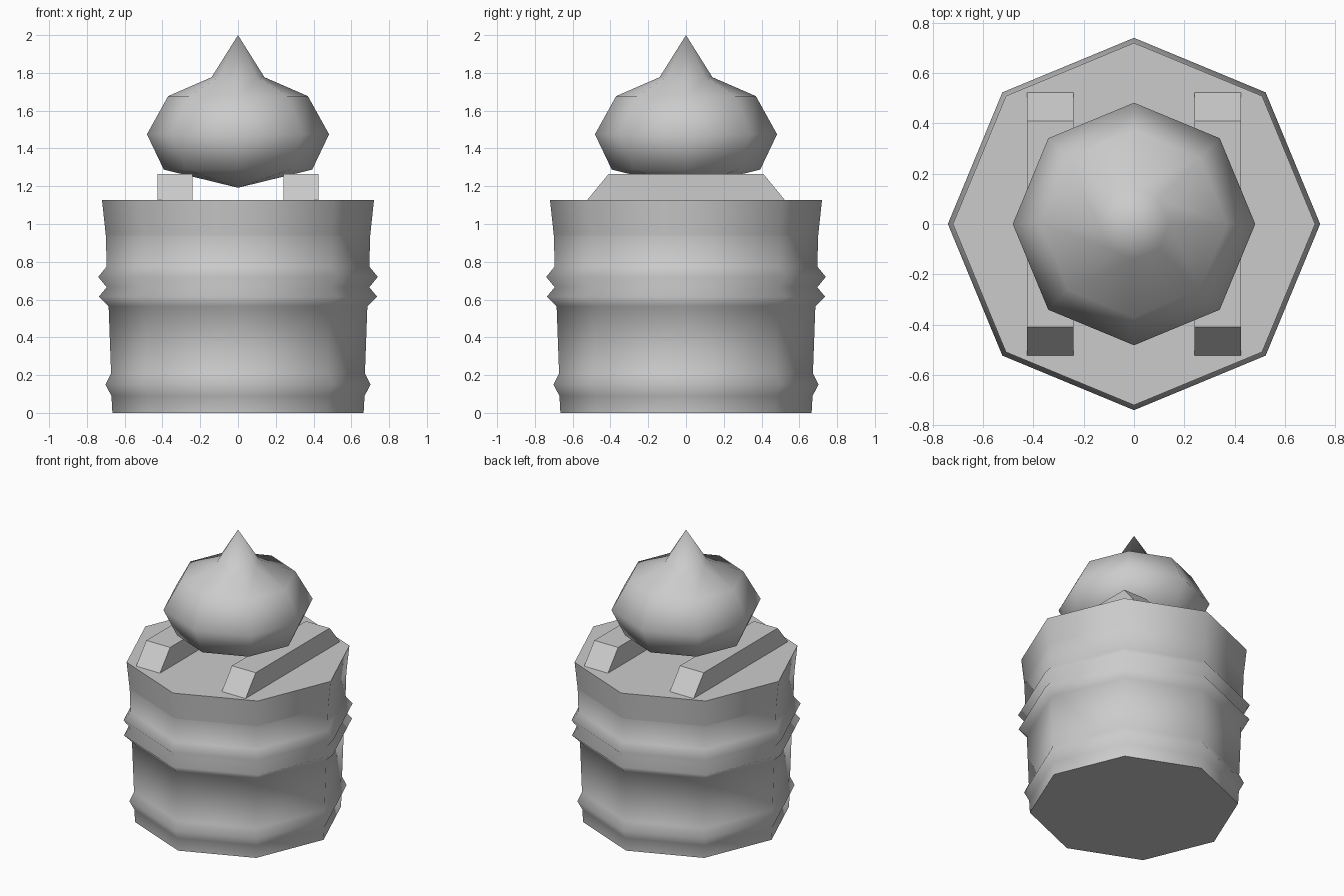
import bpy
import bmesh
from math import cos, sin, tau

SIDES = 8

cube = bpy.data.objects.get("Cube")
if cube:
    bpy.data.objects.remove(cube, do_unlink=True)

# Single plain grey
GREY = (0.6, 0.6, 0.6, 1.0)
grey = bpy.data.materials.new("plain grey")
grey.use_nodes = True
grey.diffuse_color = GREY
grey.node_tree.nodes["Principled BSDF"].inputs["Base Color"].default_value = GREY


def finish(name, bm):
    bmesh.ops.recalc_face_normals(bm, faces=bm.faces)
    mesh = bpy.data.meshes.new(name)
    bm.to_mesh(mesh)
    bm.free()
    mesh.materials.append(grey)
    obj = bpy.data.objects.new(name, mesh)
    bpy.context.collection.objects.link(obj)
    return obj


def lathe(name, profile, cap_bottom=False, cap_top=False):
    """Turn (radius, height) points into an eight-sided smooth solid."""
    bm = bmesh.new()
    rings = []
    for r, z in profile:
        count = SIDES if r > 0 else 1
        rings.append([bm.verts.new((r * cos(tau * i / SIDES), r * sin(tau * i / SIDES), z))
                      for i in range(count)])
    for low, high in zip(rings, rings[1:]):
        for i in range(SIDES):
            j = (i + 1) % SIDES
            corners = [low[i % len(low)], low[j % len(low)],
                       high[j % len(high)], high[i % len(high)]]
            bm.faces.new(list(dict.fromkeys(corners))).smooth = True
    # Flat caps with a crisp border
    for wanted, ring in ((cap_bottom, rings[0]), (cap_top, rings[-1])):
        if wanted:
            cap = bm.faces.new(ring)
            for edge in cap.edges:
                edge.smooth = False
    return finish(name, bm)


# Tapered barrel with three raised hoops
lathe("barrel_body", [
    (0.665, 0), (0.67, 0.09), (0.702, 0.15), (0.672, 0.21),
    (0.685, 0.565), (0.737, 0.615), (0.695, 0.665), (0.74, 0.72),
    (0.695, 0.775), (0.70, 0.94)], cap_bottom=True)

# Flared rim closed by the flat lid
lathe("barrel_rim", [(0.70, 0.94), (0.72, 1.127)], cap_top=True)

# Pointed bulb resting on the rails
lathe("pointed_bulb", [
    (0, 1.192), (0.393, 1.288), (0.482, 1.475), (0.37, 1.677),
    (0.14, 1.777), (0, 2.0)])

# Two rails with sloping ends
for name, side in (("left_rail", 1), ("right_rail", -1)):
    bm = bmesh.new()
    outline = [(-0.523, 1.127), (0.523, 1.127), (0.41, 1.265), (-0.41, 1.265)]
    face = bm.faces.new([bm.verts.new((side * 0.24, y, z)) for y, z in outline])
    new = bmesh.ops.extrude_face_region(bm, geom=[face])["geom"]
    bmesh.ops.translate(bm, vec=(side * 0.185, 0, 0),
                        verts=[v for v in new if isinstance(v, bmesh.types.BMVert)])
    finish(name, bm)
